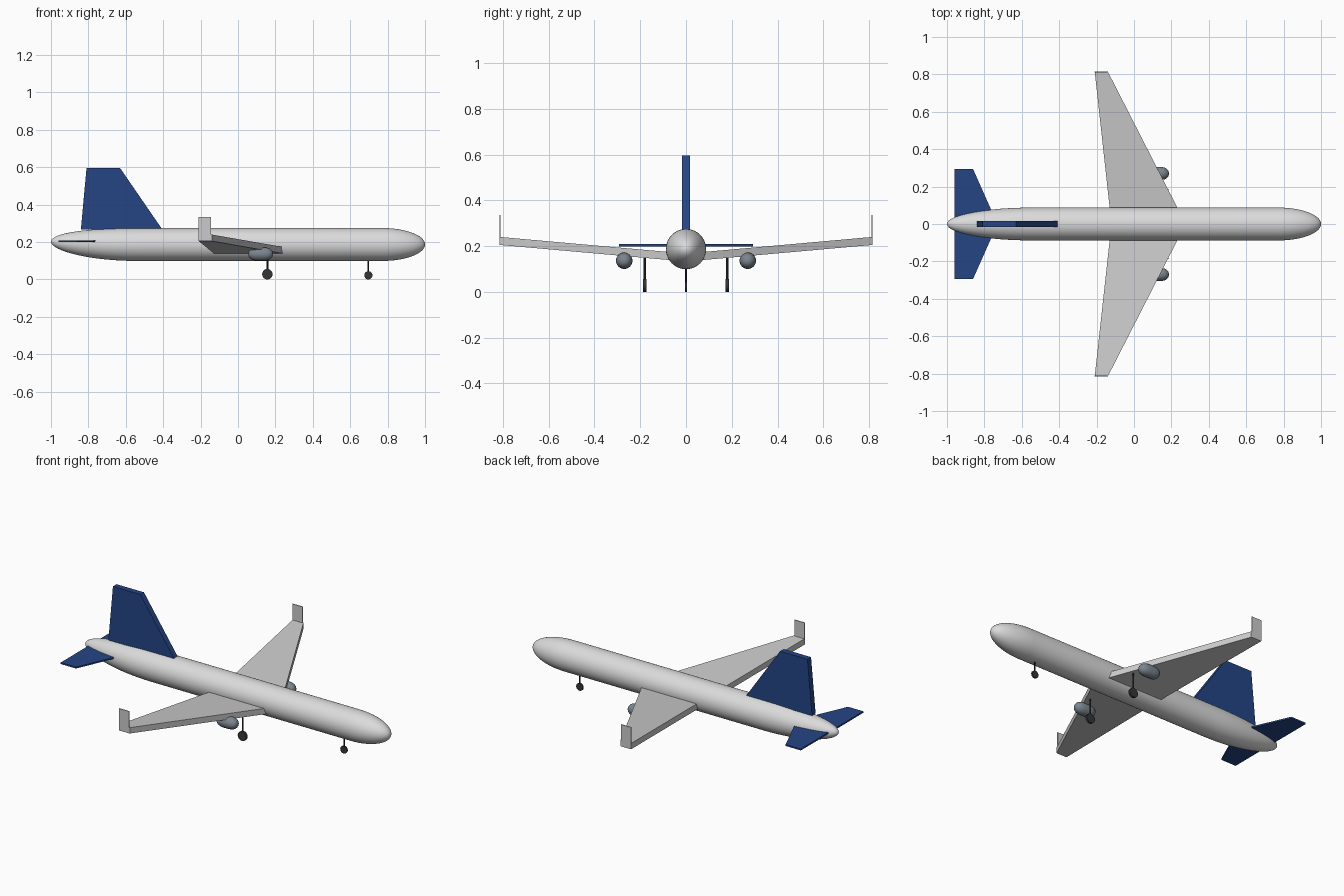
import bpy, bmesh, math
from mathutils import Matrix

cube = bpy.data.objects.get("Cube")
if cube:
    bpy.data.objects.remove(cube, do_unlink=True)


def material(name, rgb):
    mat = bpy.data.materials.new(name)
    mat.use_nodes = True
    mat.diffuse_color = (*rgb, 1)
    mat.node_tree.nodes["Principled BSDF"].inputs["Base Color"].default_value = (*rgb, 1)
    return mat


BODY = material("body white", (0.71, 0.71, 0.71))
WING = material("wing grey", (0.60, 0.60, 0.61))
BLUE = material("tail blue", (0.018, 0.06, 0.235))
ENGINE = material("engine grey", (0.20, 0.235, 0.275))
TYRE = material("tyre black", (0.035, 0.035, 0.037))
STRUT = material("strut dark", (0.015, 0.015, 0.017))


def finish(bm, name, mat, smooth=False):
    bmesh.ops.recalc_face_normals(bm, faces=bm.faces)
    mesh = bpy.data.meshes.new(name)
    bm.to_mesh(mesh)
    bm.free()
    mesh.materials.append(mat)
    obj = bpy.data.objects.new(name, mesh)
    bpy.context.collection.objects.link(obj)
    if smooth:
        bpy.ops.object.select_all(action='DESELECT')
        obj.select_set(True)
        bpy.context.view_layer.objects.active = obj
        bpy.ops.object.shade_smooth_by_angle(angle=math.radians(40))
    return obj


def loft(name, rings, mat, smooth=False):
    """Skin a list of equally sized point rings and cap both ends."""
    bm = bmesh.new()
    loops = [[bm.verts.new(p) for p in ring] for ring in rings]
    n = len(loops[0])
    for a, b in zip(loops, loops[1:]):
        for i in range(n):
            j = (i + 1) % n
            bm.faces.new((a[i], a[j], b[j], b[i]))
    bm.faces.new(loops[0])
    bm.faces.new(loops[-1])
    return finish(bm, name, mat, smooth)


def circle(x, y, z, r, n=40):
    angles = [2 * math.pi * i / n for i in range(n)]
    return [(x, y + r * math.cos(a), z + r * math.sin(a)) for a in angles]


def cylinder(name, mat, x, y, z, r, depth, axis, sides=20):
    bm = bmesh.new()
    turn = Matrix.Rotation(math.pi / 2, 4, 'X') if axis == 'Y' else Matrix()
    bmesh.ops.create_cone(bm, cap_ends=True, segments=sides, radius1=r, radius2=r,
                          depth=depth, matrix=Matrix.Translation((x, y, z)) @ turn)
    return finish(bm, name, mat, True)


# Fuselage: long rounded tail, tube, short rounded nose
R, AXIS = 0.088, 0.187
TAIL, NOSE = 0.46, 0.23
steps = [math.radians(2 + 88 * i / 16) for i in range(17)]
rings = []
for a in steps:
    x = -1 + TAIL * (1 - math.cos(a))
    rise = 0.015 * math.cos(a) ** 2
    rings.append(circle(x, 0, AXIS + rise, R * math.sin(a)))
for a in reversed(steps):
    rings.append(circle(1 - NOSE * (1 - math.cos(a)), 0, AXIS, R * math.sin(a)))
loft("fuselage", rings, BODY, True)

# Tail fin
fin = [(-0.84, 0.268), (-0.81, 0.595), (-0.63, 0.595), (-0.405, 0.268)]
loft("tail_fin", [[(x, y, z) for x, z in fin] for y in (-0.017, 0.017)], BLUE)

# Nose landing gear
cylinder("nose_strut", STRUT, 0.697, 0, 0.07, 0.004, 0.10, 'Z', 10)
cylinder("nose_wheel", TYRE, 0.697, 0, 0.022, 0.022, 0.009, 'Y')


def wing_section(y, back, front, low, thick):
    return [(back, y, low), (front, y, low), (front, y, low + thick), (back, y, low + thick)]


# Mirrored parts
for side, s in (("left", 1), ("right", -1)):
    loft(side + "_wing", [wing_section(s * 0.04, -0.125, 0.256, 0.136, 0.035),
                          wing_section(s * 0.815, -0.21, -0.14, 0.205, 0.035)], WING)
    loft(side + "_winglet", [wing_section(s * y, -0.21, -0.145, 0.205, 0.13)
                             for y in (0.811, 0.816)], WING)
    loft(side + "_stabiliser", [wing_section(0, -0.96, -0.73, 0.199, 0.009),
                                wing_section(s * 0.293, -0.96, -0.86, 0.199, 0.009)], BLUE)

    # Engine pod with rounded ends
    pod = []
    for i in range(21):
        t = -math.cos(math.pi * (0.02 + 0.96 * i / 20))
        pod.append(circle(0.121 + 0.066 * t, s * 0.27, 0.136,
                          0.036 * (1 - abs(t) ** 3) ** (1 / 2.2), 24))
    loft(side + "_engine", pod, ENGINE, True)

    # Main landing gear
    cylinder(side + "_main_strut", STRUT, 0.157, s * 0.18, 0.09, 0.005, 0.12, 'Z', 10)
    cylinder(side + "_main_wheel", TYRE, 0.157, s * 0.18, 0.028, 0.028, 0.014, 'Y')
